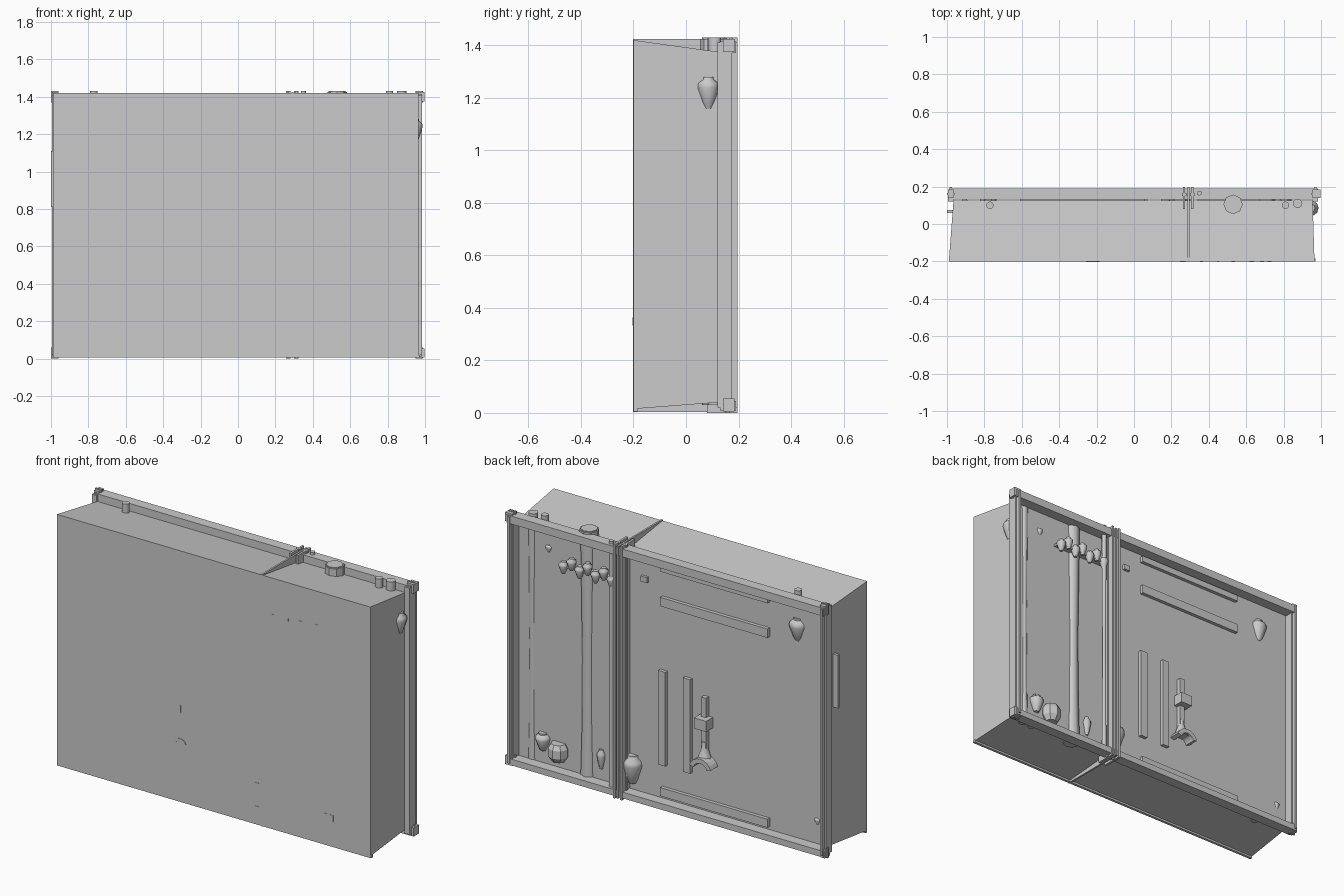
import bpy, bmesh, math

if "Cube" in bpy.data.objects:
    bpy.data.objects.remove(bpy.data.objects["Cube"])

def mesh_object(name, bm):
    bmesh.ops.recalc_face_normals(bm, faces=bm.faces[:])
    me = bpy.data.meshes.new(name)
    bm.to_mesh(me)
    bm.free()
    ob = bpy.data.objects.new(name, me)
    bpy.context.collection.objects.link(ob)
    return ob

def box(name, x0, x1, y0, y1, z0, z1):
    bm = bmesh.new()
    bmesh.ops.create_cube(bm, size=1)
    for v in bm.verts:
        v.co = ((x0 if v.co.x < 0 else x1), (y0 if v.co.y < 0 else y1), (z0 if v.co.z < 0 else z1))
    return mesh_object(name, bm)

def lathe(name, x, y, profile, sides=10, smooth=True):
    """Closed turned shape from (radius, z) pairs."""
    bm = bmesh.new()
    rings = [[bm.verts.new((x + r * math.cos(2 * math.pi * i / sides),
                            y + r * math.sin(2 * math.pi * i / sides), z))
              for i in range(sides)] for r, z in profile]
    for a, b in zip(rings, rings[1:]):
        for i in range(sides):
            j = (i + 1) % sides
            bm.faces.new((a[i], a[j], b[j], b[i]))
    bm.faces.new(rings[0])
    bm.faces.new(rings[-1])
    ob = mesh_object(name, bm)
    if smooth:
        bpy.context.view_layer.objects.active = ob
        bpy.ops.object.select_all(action='DESELECT')
        ob.select_set(True)
        bpy.ops.object.shade_smooth_by_angle(angle=math.radians(50))
    return ob

def vase(name, x, y, z, r, h):
    shape = [(.35, -.5), (.6, -.3), (1, .15), (.95, .3), (.55, .42), (.55, .5)]
    return lathe(name, x, y, [(a * r, z + b * h) for a, b in shape])

# Main shell: top and bottom fall away and the sides draw in toward the back wall
bm = bmesh.new()
front = [(-.99, -.2, .015), (.965, -.2, .015), (.965, -.2, 1.42), (-.99, -.2, 1.42)]
back = [(-.965, .125, .04), (.955, .125, .04), (.955, .125, 1.375), (-.965, .125, 1.375)]
f = [bm.verts.new(p) for p in front]
b = [bm.verts.new(p) for p in back]
bm.faces.new(f)
bm.faces.new(b)
for i in range(4):
    j = (i + 1) % 4
    bm.faces.new((f[i], f[j], b[j], b[i]))
mesh_object("shell", bm)

# Back frame: beams, corner posts and corner gussets
box("top_beam", -.99, .985, .13, .19, 1.37, 1.415)
box("bottom_beam", -.99, .985, .13, .19, .01, .045)
box("bottom_front_lip", -.99, .97, -.2, -.185, .005, .02)
for side, x in (("left", -.98), ("right", .97)):
    box(side + "_post", x - .015, x + .015, .12, .175, .02, 1.41)
    box(side + "_post_trim", x - .007, x + .007, .175, .197, .02, 1.41)
    for level, z in (("top", 1.4), ("bottom", .03)):
        box(f"{side}_{level}_gusset", x - .015, x + .028 if x > 0 else x + .015,
            .14, .185, z - .025, z + .025)
        box(f"{side}_{level}_plate", x - .02, x + .02, .155, .165, z - .03, z + .03)

# Divider band round the shell with fins at the back
box("divider_band", .286, .296, -.202, .197, .004, 1.425)
for i, x in enumerate((.268, .312)):
    box(f"divider_fin_{i}", x - .006, x + .006, .08, .197, 0, 1.43)
    box(f"divider_flange_{i}", x - .012, x + .012, .15, .165, 0, 1.43)

# Vertical pipes that stick out at the top
for name, x, y, r, sides in (("large_pipe", .53, .105, .045, 8), ("right_pipe", .875, .11, .025, 10),
                             ("thin_pipe", .81, .1, .02, 10), ("divider_pipe", .35, .165, .013, 8),
                             ("left_pipe", -.77, .1, .02, 10)):
    lathe(name, x, y, [(r, .03), (r * .85, .3), (r * .8, .7), (r, 1.38), (r, 1.43)], sides)
lathe("pipe_cap", .53, .105, [(.052, 1.37), (.052, 1.425)], 8, False)

# Strips on the back wall
for i, (z0, z1) in enumerate(((1.13, 1.18), (1.325, 1.36), (.06, .108))):
    box(f"horizontal_strip_{i}", -.61, .06, .12, .145, z0, z1)
for i, x in enumerate((.05, -.105)):
    box(f"vertical_strip_{i}", x - .022, x + .022, .12, .145, .235, .765)
box("side_strip", -1.0, -.96, .06, .075, .81, 1.11)

# Vases and pots half sunk into the walls
vase("right_vase", .945, .085, 1.22, .042, .12)
vase("left_vase", -.78, .11, 1.215, .05, .13)
vase("lower_vase", .80, .13, .165, .042, .1)
vase("narrow_vase", .44, .125, .16, .024, .11)
vase("divider_vase", .245, .125, .16, .058, .16)
vase("small_left_vase", -.905, .115, .165, .02, .05)
vase("small_upper_vase", .77, .115, 1.255, .022, .05)
lathe("pot", .70, .135, [(.035, .085), (.055, .115), (.055, .16), (.04, .185)], 8, False)
box("wall_block", .145, .185, .11, .14, 1.235, 1.265)

# Cluster of small jars near the top of the narrow bay
for i in range(7):
    x = .35 + i * .05
    z = 1.21 + (.018 if i % 2 else -.012)
    vase(f"jar_{i}", x, .162, z, .026, .07)
box("jar_rail", .34, .67, .12, .165, 1.2, 1.212)

# Hanging tool: rod, clamp and curved foot
box("tool_rod", -.23, -.2, .12, .15, .36, .69)
box("tool_clamp", -.255, -.18, .12, .185, .52, .58)
lathe("tool_bell", -.215, .14, [(.045, .33), (.03, .37), (.016, .41), (.014, .44)], 8)

def arch(name, x, z, r, t, y0, y1, n=8):
    bm = bmesh.new()
    rows = []
    for i in range(n + 1):
        a = math.pi * (.1 + .8 * i / n)
        c, s = math.cos(a), math.sin(a)
        rows.append([bm.verts.new((x + q * c, y, z + q * s))
                     for q, y in ((r, y0), (r + t, y0), (r + t, y1), (r, y1))])
    for p, q in zip(rows, rows[1:]):
        for k in range(4):
            m = (k + 1) % 4
            bm.faces.new((p[k], p[m], q[m], q[k]))
    bm.faces.new(rows[0])
    bm.faces.new(rows[-1])
    return mesh_object(name, bm)

arch("tool_foot", -.22, .29, .045, .025, .12, .19)

# Fittings that just break through the front panel
arch("front_arch", -.22, .325, .028, .01, -.203, -.19)
for i, (x, z, w, h) in enumerate(((-.22, .53, .004, .02), (.26, .235, .015, .006), (.26, .105, .015, .004),
                                  (.685, .165, .01, .018), (.725, .165, .01, .018), (.63, 1.21, .012, .022),
                                  (.53, 1.215, .01, .01), (.45, 1.21, .004, .008), (.36, 1.21, .008, .006))):
    box(f"front_fitting_{i}", x - w, x + w, -.202, -.19, z - h, z + h)
